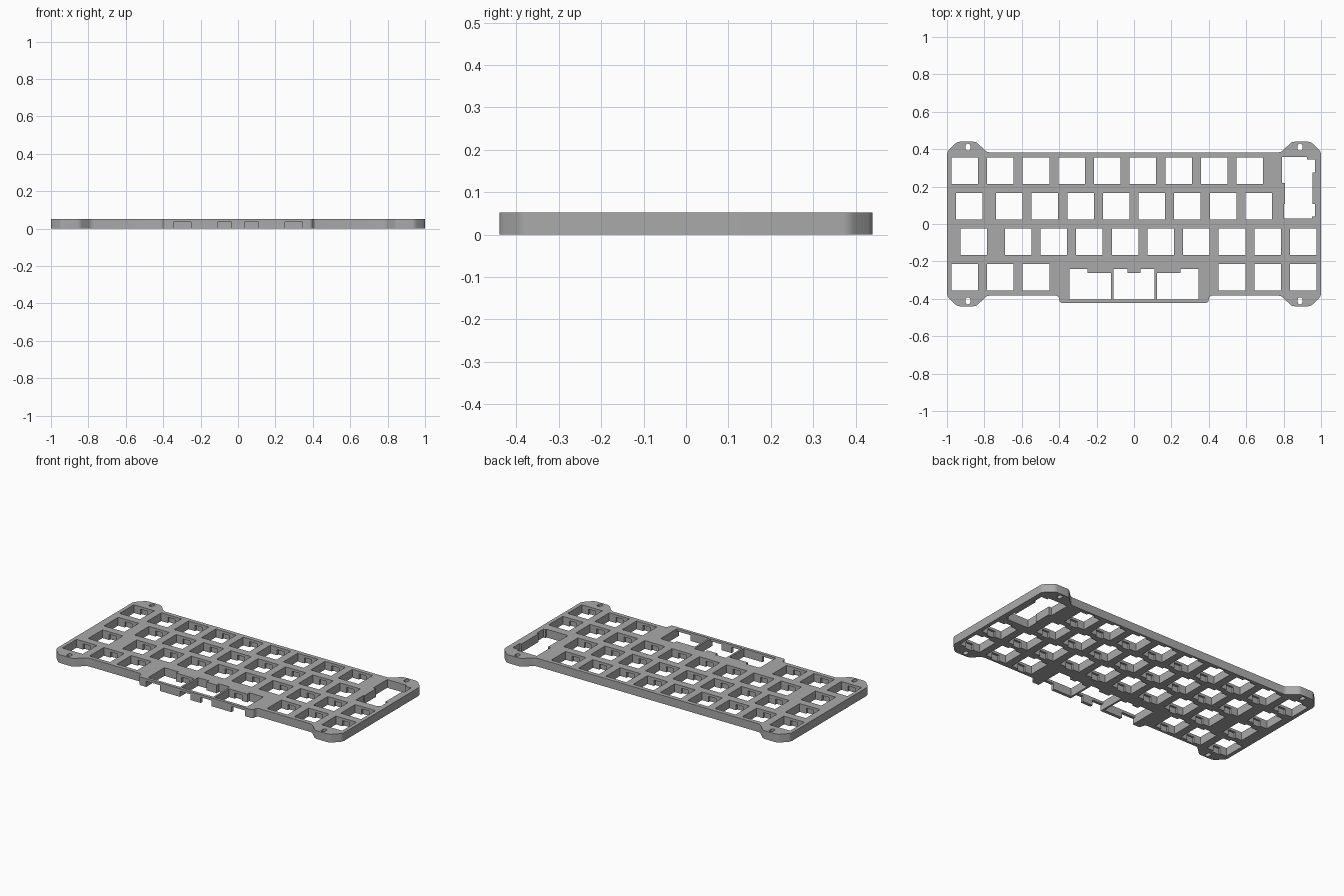
import bpy, bmesh, math

cube = bpy.data.objects.get("Cube")
if cube:
    bpy.data.objects.remove(cube, do_unlink=True)

U = 0.1905          # key pitch
HOLE = 0.142        # switch opening
TOP = 0.052         # plate thickness
LIP = 0.036         # height of the clip recesses

grey = bpy.data.materials.new("plate_grey")
grey.use_nodes = True
colour = (0.4, 0.4, 0.4, 1)
grey.diffuse_color = colour
grey.node_tree.nodes["Principled BSDF"].inputs["Base Color"].default_value = colour


def prism(bm, points, z0, z1, rounding=0.0):
    """Extrude a flat outline, optionally rounding its upright edges."""
    face = bm.faces.new([bm.verts.new((x, y, z0)) for x, y in points])
    face.normal_update()
    if face.normal.z > 0:
        face.normal_flip()
    out = bmesh.ops.extrude_face_region(bm, geom=[face], use_keep_orig=True)
    top = [g for g in out["geom"] if isinstance(g, bmesh.types.BMVert)]
    bmesh.ops.translate(bm, verts=top, vec=(0, 0, z1 - z0))
    if rounding:
        bm.edges.ensure_lookup_table()
        upright = [e for e in bm.edges
                   if abs(e.verts[0].co.z - e.verts[1].co.z) > 0.001]
        bmesh.ops.bevel(bm, geom=upright, offset=rounding, segments=4,
                        profile=0.5, affect='EDGES', clamp_overlap=True)


def rect(x0, x1, y0, y1):
    return [(x0, y0), (x1, y0), (x1, y1), (x0, y1)]


def make(name, bm):
    bmesh.ops.recalc_face_normals(bm, faces=bm.faces)
    mesh = bpy.data.meshes.new(name)
    bm.to_mesh(mesh)
    bm.free()
    mesh.materials.append(grey)
    obj = bpy.data.objects.new(name, mesh)
    bpy.context.collection.objects.link(obj)
    return obj


# Plate outline: left half of the back edge and front edge, mirrored in x
back = [(-1, 0.385), (-0.945, 0.44), (-0.845, 0.44), (-0.785, 0.383)]
front = [(x, -y) for x, y in back] + [(-0.403, -0.383), (-0.397, -0.422)]
half = back[::-1] + front
outline = half + [(-x, y) for x, y in reversed(half)]
bm = bmesh.new()
prism(bm, outline, 0, TOP, 0.014)
plate = make("keyboard_plate", bm)

holes, recesses = bmesh.new(), bmesh.new()


def cut(points):
    prism(holes, points, -0.02, TOP + 0.02)


def recess(x0, x1, y0, y1):
    prism(recesses, rect(x0, x1, y0, y1), -0.02, LIP)


# Switch openings with clip recesses, as key columns for each row
rows = [
    (1.5, list(range(9))),
    (0.5, [0.125] + [1.25 + i for i in range(8)]),
    (-0.5, [0.25] + [1.5 + i for i in range(9)]),
    (-1.5, [0, 1, 2, 7.5, 8.5, 9.5]),
]
h = HOLE / 2
for row, columns in rows:
    for column in columns:
        x, y = (column - 4.75) * U, row * U
        cut(rect(x - h, x + h, y - h, y + h))
        recess(x - 0.025, x + 0.025, y - h - 0.013, y + h + 0.013)

# Tall stabilised key opening
cut([(0.79, 0.359), (0.79, 0.22), (0.808, 0.22), (0.808, 0.107),
     (0.802, 0.107), (0.802, 0.03), (0.952, 0.03), (0.952, 0.04),
     (0.967, 0.04), (0.967, 0.107), (0.954, 0.107), (0.954, 0.275),
     (0.967, 0.275), (0.967, 0.345), (0.925, 0.345), (0.925, 0.359)])

# Long bar openings along the front
LOW, HIGH, TAB = -0.403, -0.24, -0.262
for s in (-1, 1):
    cut([(s * x, y) for x, y in
         [(0.345, LOW), (0.345, HIGH), (0.248, HIGH),
          (0.248, TAB), (0.122, TAB), (0.122, LOW)]])
    recess(*sorted((s * 0.25, s * 0.345)), -0.45, LOW + 0.01)
    recess(*sorted((s * 0.035, s * 0.11)), -0.45, LOW + 0.01)
    recess(*sorted((s * 0.16, s * 0.21)), TAB - 0.02, TAB + 0.013)
cut([(-0.11, LOW), (0.11, LOW), (0.11, HIGH), (0.035, HIGH),
     (0.035, TAB), (-0.035, TAB), (-0.035, HIGH), (-0.11, HIGH)])

# Screw slots in the corner lugs
for sx in (-1, 1):
    for sy in (-1, 1):
        slot = []
        for i in range(16):
            a = math.tau * (i + 0.5) / 16
            end = 0.006 if math.sin(a) > 0 else -0.006
            slot.append((sx * 0.888 + 0.013 * math.cos(a),
                         sy * 0.411 + 0.013 * math.sin(a) + end))
        cut(slot)

# Cut the openings, then the recesses
bpy.context.view_layer.objects.active = plate
plate.select_set(True)
for name, data in (("opening_cutter", holes), ("recess_cutter", recesses)):
    cutter = make(name, data)
    cutter.hide_render = True
    mod = plate.modifiers.new(name, 'BOOLEAN')
    mod.operation = 'DIFFERENCE'
    mod.solver = 'EXACT'
    mod.object = cutter
    bpy.ops.object.modifier_apply(modifier=mod.name)
    bpy.data.objects.remove(cutter, do_unlink=True)

bpy.ops.object.shade_smooth_by_angle(angle=math.radians(30))
